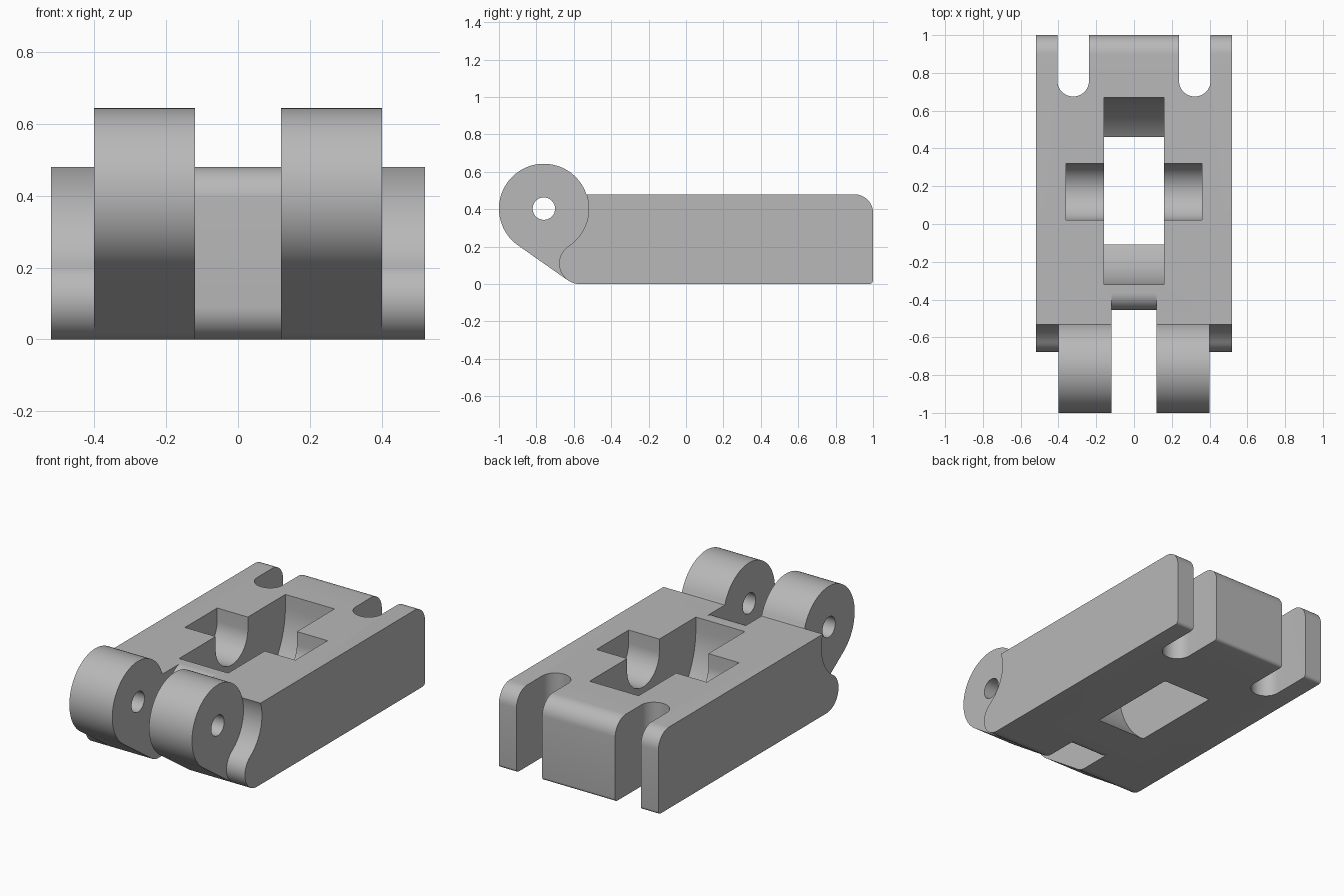
import bpy, bmesh
from math import cos, sin, radians
from mathutils import Vector

cube = bpy.data.objects.get("Cube")
if cube:
    bpy.data.objects.remove(cube, do_unlink=True)

grey = bpy.data.materials.new("plain grey")
grey.use_nodes = True
grey.diffuse_color = (0.48, 0.48, 0.48, 1)
grey.node_tree.nodes["Principled BSDF"].inputs["Base Color"].default_value = grey.diffuse_color


def arc(centre, r, start, end, n=24):
    """Points along a circular arc, angles in degrees."""
    steps = [radians(start + (end - start) * i / n) for i in range(n + 1)]
    return [(centre[0] + r * cos(a), centre[1] + r * sin(a)) for a in steps]


def prism(name, outline, low, high, axis="x"):
    """Extrude a (y, z) outline along x, or an (x, y) outline along z."""
    bm = bmesh.new()
    place = (lambda p: (low, *p)) if axis == "x" else (lambda p: (*p, low))
    face = bm.faces.new([bm.verts.new(place(p)) for p in outline])
    out = bmesh.ops.extrude_face_region(bm, geom=[face])
    shift = Vector((high - low, 0, 0)) if axis == "x" else Vector((0, 0, high - low))
    bmesh.ops.translate(bm, vec=shift,
                        verts=[v for v in out["geom"] if isinstance(v, bmesh.types.BMVert)])
    bmesh.ops.recalc_face_normals(bm, faces=bm.faces)
    mesh = bpy.data.meshes.new(name)
    bm.to_mesh(mesh)
    bm.free()
    mesh.materials.append(grey)
    obj = bpy.data.objects.new(name, mesh)
    bpy.context.collection.objects.link(obj)
    return obj


hinge, toe = (-0.76, 0.403), (-0.5685, 0.11)
knuckle_r, toe_r = 0.24, 0.11
top = 0.48

# Body: long block, rounded back corners, front hugging the hinge barrel
body = prism("link_body",
             arc(hinge, knuckle_r, 19, -56.8)
             + arc(toe, toe_r, 123.2, 270)[1:]
             + arc((0.98, 0.02), 0.02, -90, 0, 6)
             + arc((0.9, top - 0.1), 0.1, 0, 90, 12),
             -0.52, 0.52)
# Level the front top edge with the deck
for v in body.data.vertices:
    if v.co.z > 0.47 and v.co.y < 0:
        v.co.z = top

# Hinge barrel with its tangent web, later split into two knuckles
barrel = prism("hinge_barrel",
               arc(hinge, knuckle_r, 235, 19, 56)
               + [(-0.48, 0.4), (-0.48, 0.06)]
               + arc(toe, toe_r, 235, 235, 1)[:1],
               -0.4, 0.4)

# Gap between the knuckles, with rounded upper and lower lips
lip = 0.09
gap = prism("knuckle_gap",
            [(-1.1, -0.1), (-0.365, -0.1)]
            + arc((-0.365, lip), lip, 270, 180, 12)
            + arc((-0.365, top - lip), lip, 180, 90, 12)
            + [(-0.365, 0.8), (-1.1, 0.8)],
            -0.12, 0.12)

pin_hole = prism("pin_hole", arc(hinge, 0.06, 0, 348.75, 31), -0.7, 0.7)

# Wheel window and its axle pocket share one axis
wheel_window = prism("wheel_window",
                     arc((0.175, 0.405), 0.495, 180, 360, 64) + [(0.67, 0.8), (-0.32, 0.8)],
                     -0.16, 0.16)
axle_pocket = prism("axle_pocket",
                    arc((0.17, 0.405), 0.15, 180, 360, 32) + [(0.32, 0.8), (0.02, 0.8)],
                    -0.36, 0.36)

# Two round-ended slots in the back edge
slots = [prism("back_slot",
               arc((s * 0.322, 0.759), 0.084, 180, 360)
               + [(s * 0.322 + 0.084, 1.2), (s * 0.322 - 0.084, 1.2)],
               -0.2, 0.8, "z") for s in (-1, 1)]

tools = [barrel, gap, pin_hole, wheel_window, axle_pocket] + slots
for tool in tools:
    mod = body.modifiers.new(tool.name, "BOOLEAN")
    mod.operation = "UNION" if tool is barrel else "DIFFERENCE"
    mod.solver = "EXACT"
    mod.object = tool

# Bake the cuts and discard the helpers
graph = bpy.context.evaluated_depsgraph_get()
result = bpy.data.meshes.new_from_object(body.evaluated_get(graph))
body.modifiers.clear()
body.data = result
for tool in tools:
    bpy.data.objects.remove(tool, do_unlink=True)

for obj in bpy.context.selected_objects:
    obj.select_set(False)
body.select_set(True)
bpy.context.view_layer.objects.active = body
bpy.ops.object.shade_smooth_by_angle(angle=radians(25))
